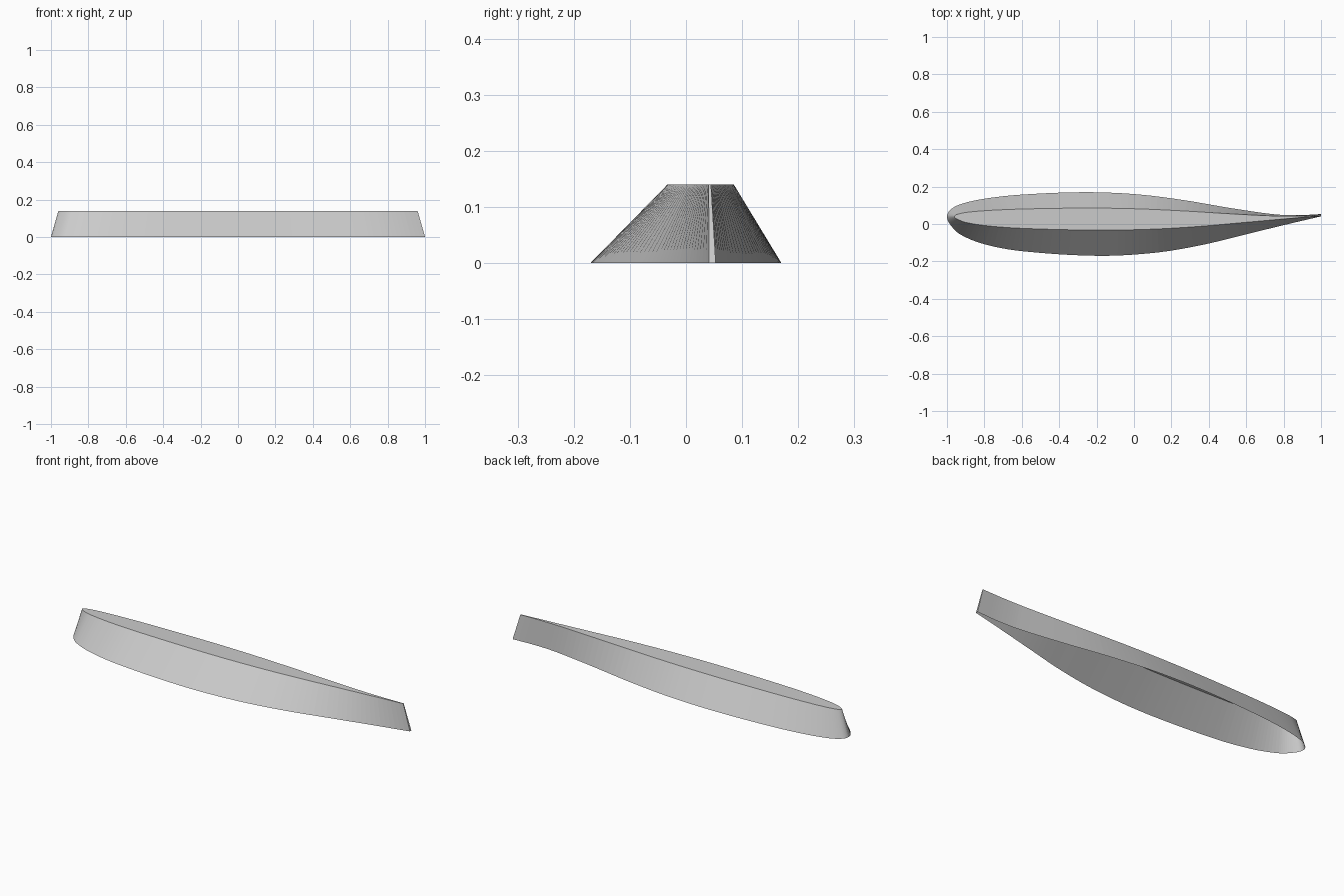
import bpy
import bmesh
from mathutils import Vector
from mathutils.geometry import interpolate_bezier

cube = bpy.data.objects.get("Cube")
if cube:
    bpy.data.objects.remove(cube, do_unlink=True)

CHORD_Y = 0.04                  # line both sections share
HEIGHT = 0.14
TOP_LENGTH, TOP_THICKNESS = 0.96, 0.347
STEPS = 8

# Base section: back of trailing edge, round the nose, front of trailing edge
outline = [Vector(p) for p in (
    (1, .053), (.87, .047), (.75, .052), (.53, .083), (.25, .13), (0, .16),
    (-.27, .17), (-.6, .157), (-.8, .135), (-.93, .105), (-.985, .073),
    (-1, .04), (-.985, .0), (-.93, -.055), (-.8, -.108), (-.6, -.145),
    (-.2, -.17), (.1, -.155), (.35, -.115), (.6, -.055), (.8, -.006), (1, .041))]


def tangent(i):
    a, b = outline[max(i - 1, 0)], outline[min(i + 1, len(outline) - 1)]
    run = sum((outline[j + 1] - outline[j]).length
              for j in range(max(i - 1, 0), min(i + 1, len(outline) - 1)))
    return (b - a) / run


def smooth_section():
    points = []
    for i in range(len(outline) - 1):
        p, q = outline[i], outline[i + 1]
        reach = (q - p).length / 3
        curve = interpolate_bezier(p, p + tangent(i) * reach,
                                   q - tangent(i + 1) * reach, q, STEPS + 1)
        points += curve[:-1]
    return points + [outline[-1]]


section = smooth_section()

# Tapered shell: sloping walls, blunt trailing edge, flat top, open underneath
bm = bmesh.new()
base = [bm.verts.new((p[0], p[1], 0)) for p in section]
top = [bm.verts.new((p[0] * TOP_LENGTH,
                     CHORD_Y + (p[1] - CHORD_Y) * TOP_THICKNESS, HEIGHT))
       for p in section]
count = len(section)
for i in range(count):
    j = (i + 1) % count
    bm.faces.new((base[i], base[j], top[j], top[i]))
bm.faces.new(top)

mesh = bpy.data.meshes.new("airfoil_shell")
bm.to_mesh(mesh)
bm.free()
shell = bpy.data.objects.new("airfoil_shell", mesh)
bpy.context.collection.objects.link(shell)

# Plain grey finish
grey = bpy.data.materials.new("light_grey")
grey.use_nodes = True
colour = (0.6, 0.6, 0.6, 1)
grey.diffuse_color = colour
grey.node_tree.nodes["Principled BSDF"].inputs["Base Color"].default_value = colour
mesh.materials.append(grey)
